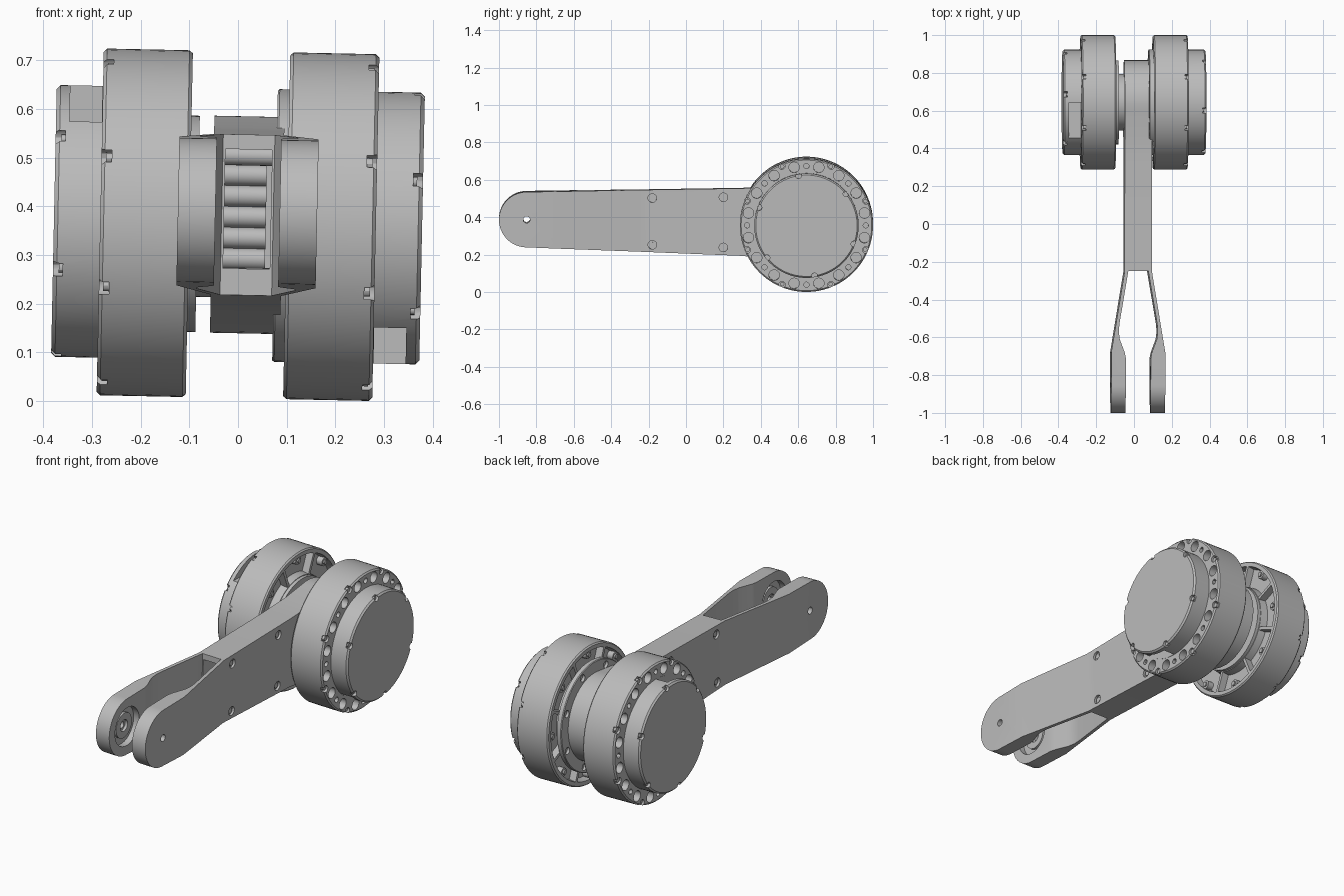
import bpy, bmesh
from math import sin, cos, pi, radians
from mathutils import Matrix, Vector

if "Cube" in bpy.data.objects:
    bpy.data.objects.remove(bpy.data.objects["Cube"])

grey = bpy.data.materials.new("plain grey")
grey.use_nodes = True
grey.diffuse_color = (0.5, 0.5, 0.5, 1)
grey.node_tree.nodes["Principled BSDF"].inputs["Base Color"].default_value = (0.5, 0.5, 0.5, 1)

AXIS_Y = 0.644                  # motor axis runs along x at this y, local z = 0
MID = 0.019                     # middle plane of the arm
PIVOT = (-0.852, 0.028)
PLACE = Matrix.Translation((0, 0, 0.362)) @ Matrix.Rotation(radians(1.2), 4, 'Y')
parts = []


def make(name, bm, keep=True):
    bmesh.ops.recalc_face_normals(bm, faces=bm.faces)
    me = bpy.data.meshes.new(name)
    bm.to_mesh(me)
    bm.free()
    me.materials.append(grey)
    ob = bpy.data.objects.new(name, me)
    bpy.context.scene.collection.objects.link(ob)
    if keep:
        parts.append(ob)
    else:
        ob.hide_render = True
    return ob


def rod(bm, x0, x1, y, z, r, n=20):
    """Cylinder along x."""
    m = Matrix.Translation(((x0 + x1) / 2, y, z)) @ Matrix.Rotation(pi / 2, 4, 'Y')
    bmesh.ops.create_cone(bm, cap_ends=True, segments=n, radius1=r, radius2=r,
                          depth=abs(x1 - x0), matrix=m)


def box(bm, lo, hi):
    lo, hi = Vector(lo), Vector(hi)
    m = Matrix.Translation((lo + hi) / 2) @ Matrix.Diagonal((*(hi - lo), 1))
    bmesh.ops.create_cube(bm, size=1, matrix=m)


def lathe(name, profile, n=96):
    """Revolve (x, radius) points about the motor axis."""
    bm = bmesh.new()
    vs = [bm.verts.new((x, AXIS_Y, r)) for x, r in profile]
    edges = [bm.edges.new(p) for p in zip(vs, vs[1:])]
    bmesh.ops.spin(bm, geom=vs + edges, cent=(0, AXIS_Y, 0), axis=(1, 0, 0),
                   angle=2 * pi, steps=n, use_merge=True)
    bmesh.ops.remove_doubles(bm, verts=bm.verts, dist=1e-5)
    return make(name, bm)


def prism(name, points, shift, keep=True):
    bm = bmesh.new()
    face = bm.faces.new([bm.verts.new(p) for p in points])
    out = bmesh.ops.extrude_face_region(bm, geom=[face])
    bmesh.ops.translate(bm, vec=shift,
                        verts=[v for v in out["geom"] if isinstance(v, bmesh.types.BMVert)])
    return make(name, bm, keep)


def boolean(ob, cutter, operation='DIFFERENCE'):
    mod = ob.modifiers.new("cut", 'BOOLEAN')
    mod.operation, mod.object, mod.solver = operation, cutter, 'EXACT'
    dg = bpy.context.evaluated_depsgraph_get()
    me = bpy.data.meshes.new_from_object(ob.evaluated_get(dg))
    ob.modifiers.clear()
    ob.data = me
    bpy.data.objects.remove(cutter)


def arc(cy, cz, r, a0, a1, n=32):
    return [(cy + r * cos(radians(a0 + (a1 - a0) * i / n)),
             cz + r * sin(radians(a0 + (a1 - a0) * i / n))) for i in range(n + 1)]


def polar(r, deg):
    return AXIS_Y + r * cos(radians(deg)), r * sin(radians(deg))


def motor(side):
    first = len(parts)
    # housing with a recessed inner face
    body = lathe(side + "_motor_housing", [
        (.1, 0), (.1, .225), (.14, .23), (.14, .325), (.1, .33), (.1, .35),
        (.107, .356), (.276, .356), (.283, .349), (.283, 0)])
    bm = bmesh.new()
    for k in range(8):
        a = 45 * k
        rod(bm, .235, .3, *polar(.317, a - 12), .028)
        rod(bm, .235, .3, *polar(.317, a + 12), .028)
        rod(bm, .265, .3, *polar(.317, a), .014, 12)
        rod(bm, .262, .3, *polar(.344, a + 22.5), .018, 12)
    boolean(body, make("housing_cutter", bm, False))

    # ribs, bosses and screws
    bm = bmesh.new()
    for k in range(8):
        a = radians(45 * k + 22.5)
        rot = Matrix.Translation((0, AXIS_Y, 0)) @ Matrix.Rotation(a, 4, 'X')
        rib = bmesh.ops.create_cube(bm, size=1, matrix=rot @ Matrix.Translation((.124, .278, 0))
                                    @ Matrix.Diagonal((.044, .106, .016, 1)))
        rod(bm, .108, .145, *polar(.31, 45 * k), .022, 16)
        rod(bm, .1, .11, *polar(.31, 45 * k), .012, 12)
        rod(bm, .258, .274, *polar(.34, 45 * k + 22.5), .012, 12)
    make(side + "_motor_ribs", bm)

    # end cap with connector recess and screw notches
    cap = lathe(side + "_motor_cap", [
        (.275, 0), (.275, .279), (.37, .279), (.378, .271), (.378, 0)])
    bm = bmesh.new()
    box(bm, (.284, AXIS_Y - .3, -.32), (.35, AXIS_Y, -.205))
    for k in range(6):
        rod(bm, .358, .4, *polar(.272, 39 + 60 * k), .016, 12)
    boolean(cap, make("cap_cutter", bm, False))
    bm = bmesh.new()
    for k in range(6):
        rod(bm, .352, .366, *polar(.266, 39 + 60 * k), .01, 12)
    make(side + "_cap_screws", bm)
    return parts[first:]


motor("left")
for ob in motor("right"):
    ob.data.transform(Matrix.Rotation(pi, 4, 'Y'))

# output hub between the right motor and the arm
lathe("output_hub", [(-.105, 0), (-.105, .222), (-.083, .222), (-.083, .15), (-.05, .15), (-.05, 0)])

# mounting flange of the arm on the left motor
flange = lathe("arm_flange", [(.076, 0), (.076, .277), (.08, .28), (.101, .28), (.101, 0)])
bm = bmesh.new()
for k in range(8):
    rod(bm, .06, .09, *polar(.25, 45 * k + 22.5), .018, 16)
boolean(flange, make("flange_cutter", bm, False))

# arm: side outline intersected with forked plan outline
side = (arc(*PIVOT, .148, 270, 90) + [(.3, .194), (.45, .2)]
        + arc(AXIS_Y, 0, .223, 100, -100) + [(.45, -.185), (.3, -.167)])
arm = prism("arm", [(-.3, y, z) for y, z in side], (.6, 0, 0))
half = [(.072, 1), (.072, -.25), (.143, -.68), (.143, -1.1), (.066, -1.1), (.066, -.71),
        (.072, -.68), (.098, -.61), (.103, -.57), (.1, -.53), (.053, -.25)]
plan = [(MID + x, y, -.5) for x, y in half] + [(MID - x, y, -.5) for x, y in reversed(half)]
boolean(arm, prism("plan_cutter", plan, (0, 0, 1), False), 'INTERSECT')

# hollow core, pivot holes, bearing seats and screw sinks
bm = bmesh.new()
box(bm, (MID - .048, -.3, -.09), (MID + .048, .33, .155))
boolean(arm, make("core_cutter", bm, False))
SCREWS = [(-.18, .142), (.2, .146), (-.18, -.108), (.2, -.122)]
bm = bmesh.new()
rod(bm, MID - .2, MID + .2, *PIVOT, .018)
for s in (-1, 1):
    for y, z in SCREWS:
        rod(bm, MID + s * .06, MID + s * .1, y, z, .023)
boolean(arm, make("hole_cutter", bm, False))
bm = bmesh.new()
rod(bm, MID - .098, MID + .098, *PIVOT, .1, 48)
boolean(arm, make("seat_cutter", bm, False))

# screws and cross spacers inside the arm
bm = bmesh.new()
for y, z in SCREWS:
    rod(bm, MID - .066, MID + .066, y, z, .014)
    rod(bm, MID - .055, MID + .055, y, z, .02)
make("arm_screws", bm)
bm = bmesh.new()
for i in range(5):
    rod(bm, MID - .05, MID + .038, .1, -.07 + .043 * i, .022)
make("inner_rollers", bm)

# bearing rings in the fork
bm = bmesh.new()
for s in (-1, 1):
    ring = bmesh.new()
    rod(ring, MID + s * .084, MID + s * .1, *PIVOT, .065, 40)
    me = bpy.data.meshes.new("ring")
    ring.to_mesh(me)
    ring.free()
    bm.from_mesh(me)
    bpy.data.meshes.remove(me)
rings = make("bearing_rings", bm)
bm = bmesh.new()
rod(bm, MID - .2, MID + .2, *PIVOT, .03, 24)
boolean(rings, make("ring_cutter", bm, False))

# place everything with its slight lean and shade smoothly
bpy.ops.object.select_all(action='DESELECT')
for ob in parts:
    ob.data.transform(PLACE)
    ob.select_set(True)
bpy.context.view_layer.objects.active = parts[0]
bpy.ops.object.shade_smooth_by_angle(angle=radians(30))
